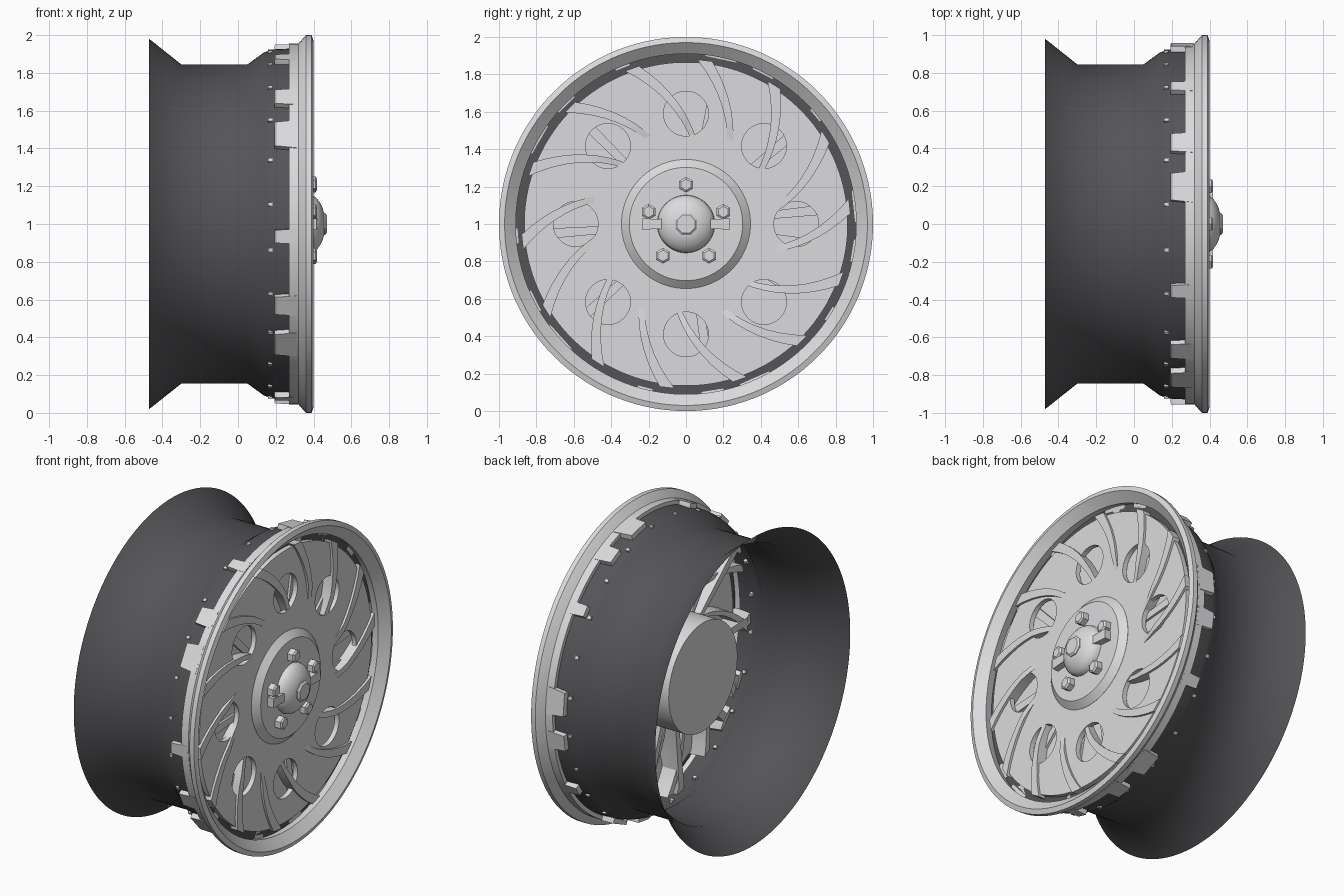
import bpy, bmesh
from math import sin, cos, pi, radians

cube = bpy.data.objects.get("Cube")
if cube:
    bpy.data.objects.remove(cube, do_unlink=True)


def material(name, rgb):
    m = bpy.data.materials.new(name)
    m.use_nodes = True
    m.diffuse_color = (*rgb, 1)
    m.node_tree.nodes["Principled BSDF"].inputs["Base Color"].default_value = (*rgb, 1)
    return m


SILVER = material("silver", (0.71, 0.71, 0.725))
DARK = material("dark_grey", (0.09, 0.09, 0.098))


def shade(ob, angle):
    bpy.ops.object.select_all(action="DESELECT")
    ob.select_set(True)
    bpy.context.view_layer.objects.active = ob
    bpy.ops.object.shade_smooth_by_angle(angle=radians(angle))


def finish(name, bm, mat, angle=30):
    bmesh.ops.recalc_face_normals(bm, faces=bm.faces)
    me = bpy.data.meshes.new(name)
    bm.to_mesh(me)
    bm.free()
    me.materials.append(mat)
    ob = bpy.data.objects.new(name, me)
    bpy.context.collection.objects.link(ob)
    shade(ob, angle)
    return ob


def polar(x, r, a, side=0):
    """Point on the wheel: depth x, radius r, angle a, sideways shift."""
    return (x, r * cos(a) - side * sin(a), 1 + r * sin(a) + side * cos(a))


def lathe(bm, profile, segs=96, cy=0, cz=0, closed=False, cap=False):
    """Revolve (x, radius) points about the axle direction."""
    rings = []
    for x, r in profile:
        pts = [polar(x, r, 2 * pi * (i + 0.5) / segs) for i in range(segs)]
        rings.append([bm.verts.new((p[0], p[1] + cy, p[2] + cz)) for p in pts])
    pairs = list(zip(rings, rings[1:]))
    if closed:
        pairs.append((rings[-1], rings[0]))
    for a, b in pairs:
        for i in range(segs):
            j = (i + 1) % segs
            bm.faces.new((a[i], a[j], b[j], b[i]))
    if cap:
        bm.faces.new(rings[0])
        bm.faces.new(rings[-1])


def loft(bm, stations, taper=1.0):
    """Fin through stations of (radius, angle, width, back x, front x); taper narrows its back."""
    loops = []
    for r, a, w, x0, x1 in stations:
        loops.append([bm.verts.new(polar(x, r, a, s * w / 2))
                      for x, s in ((x0, -taper), (x0, taper), (x1, 1), (x1, -1))])
    for a, b in zip(loops, loops[1:]):
        for i in range(4):
            j = (i + 1) % 4
            bm.faces.new((a[i], a[j], b[j], b[i]))
    bm.faces.new(loops[0])
    bm.faces.new(loops[-1])


def turned(name, profile, mat, angle=30, **kw):
    bm = bmesh.new()
    lathe(bm, profile, **kw)
    return finish(name, bm, mat, angle)


# Barrel and outer lip
turned("barrel", [(-0.47, 0.98), (-0.3, 0.845), (0.05, 0.845), (0.14, 0.91),
                  (0.19, 0.925), (0.3, 0.93), (0.3, 0.85)], DARK, angle=60, segs=128)
turned("rim_lip", [(0.27, 0.955), (0.32, 0.955), (0.35, 0.99), (0.36, 1.0), (0.39, 1.0),
                   (0.4, 0.97), (0.35, 0.91), (0.27, 0.93)],
       SILVER, segs=128, closed=True)

# Face disc with a ring of round holes, and the plate behind it
disc = turned("face_disc", [(0.305, 0.3), (0.305, 0.865), (0.335, 0.865), (0.335, 0.3)],
              SILVER, segs=128, closed=True)
bm = bmesh.new()
for k in range(8):
    a = k * pi / 4
    lathe(bm, [(0.2, 0.12), (0.5, 0.12)], segs=40, cy=0.59 * cos(a), cz=0.59 * sin(a), cap=True)
cutter = finish("hole_cutter", bm, SILVER)
cutter.hide_render = True
mod = disc.modifiers.new("holes", "BOOLEAN")
mod.operation, mod.solver, mod.object = "DIFFERENCE", "EXACT", cutter
bpy.context.view_layer.objects.active = disc
bpy.ops.object.modifier_apply(modifier="holes")
bpy.data.objects.remove(cutter, do_unlink=True)
shade(disc, 30)
turned("back_plate", [(0.275, 0.3), (0.275, 0.865), (0.285, 0.865), (0.285, 0.3)],
       SILVER, segs=128, closed=True)

# Curved blades that rise through the face disc
bm = bmesh.new()
for k in range(14):
    tip = radians(6.3) + k * 2 * pi / 14
    stations = []
    for i in range(11):
        t = i / 10
        swirl = radians(32) * (1 - t)
        rise = 0.305 + 0.045 * min(1, t * 2)
        stations.append((0.32 + 0.56 * t, tip - swirl, 0.025 + 0.055 * t ** 1.5, 0.18, rise))
    loft(bm, stations, taper=0.7)
finish("curved_blades", bm, SILVER)

# Rear spokes in groups of three, ending as lugs outside the barrel
bm = bmesh.new()
for g in range(5):
    for deg, width in ((40, 0.08), (63, 0.12), (78, 0.17)):
        a = radians(deg + 72 * g)
        loft(bm, [(0.3, a, 0.035, 0.12, 0.3), (0.88, a, 0.06, 0.18, 0.3),
                  (0.9, a, width, 0.19, 0.3), (0.955, a, width, 0.195, 0.31)], taper=0.85)
finish("rear_spokes", bm, SILVER)

# Small rivets round the barrel
bm = bmesh.new()
for k in range(24):
    a = radians(k * 15 + 8.5)
    loft(bm, [(0.9, a, 0.02, 0.16, 0.182), (0.929, a, 0.02, 0.16, 0.182)])
finish("barrel_rivets", bm, SILVER)

# Hub, dome cap and its eight-sided end
turned("hub", [(-0.12, 0.345), (0.336, 0.345), (0.372, 0.303), (0.375, 0.15)],
       SILVER, angle=15, cap=True)
turned("cap_dome", [(0.37, 0.155), (0.395, 0.152), (0.415, 0.138), (0.433, 0.115),
                    (0.447, 0.088), (0.455, 0.06)], SILVER, segs=48, cap=True)
turned("cap_end", [(0.44, 0.064), (0.46, 0.064), (0.47, 0.052)], SILVER, angle=15,
       segs=8, cap=True)

# Side tabs of the cap
bm = bmesh.new()
for a in (0, pi):
    loft(bm, [(0.12, a, 0.05, 0.37, 0.42), (0.235, a, 0.06, 0.37, 0.415)])
finish("cap_tabs", bm, SILVER)

# Five wheel nuts
bm = bmesh.new()
for k in range(5):
    a = pi / 2 + k * 2 * pi / 5
    lathe(bm, [(0.36, 0.042), (0.41, 0.042), (0.418, 0.03)], segs=6,
          cy=0.21 * cos(a), cz=0.21 * sin(a), cap=True)
finish("wheel_nuts", bm, SILVER, 20)
